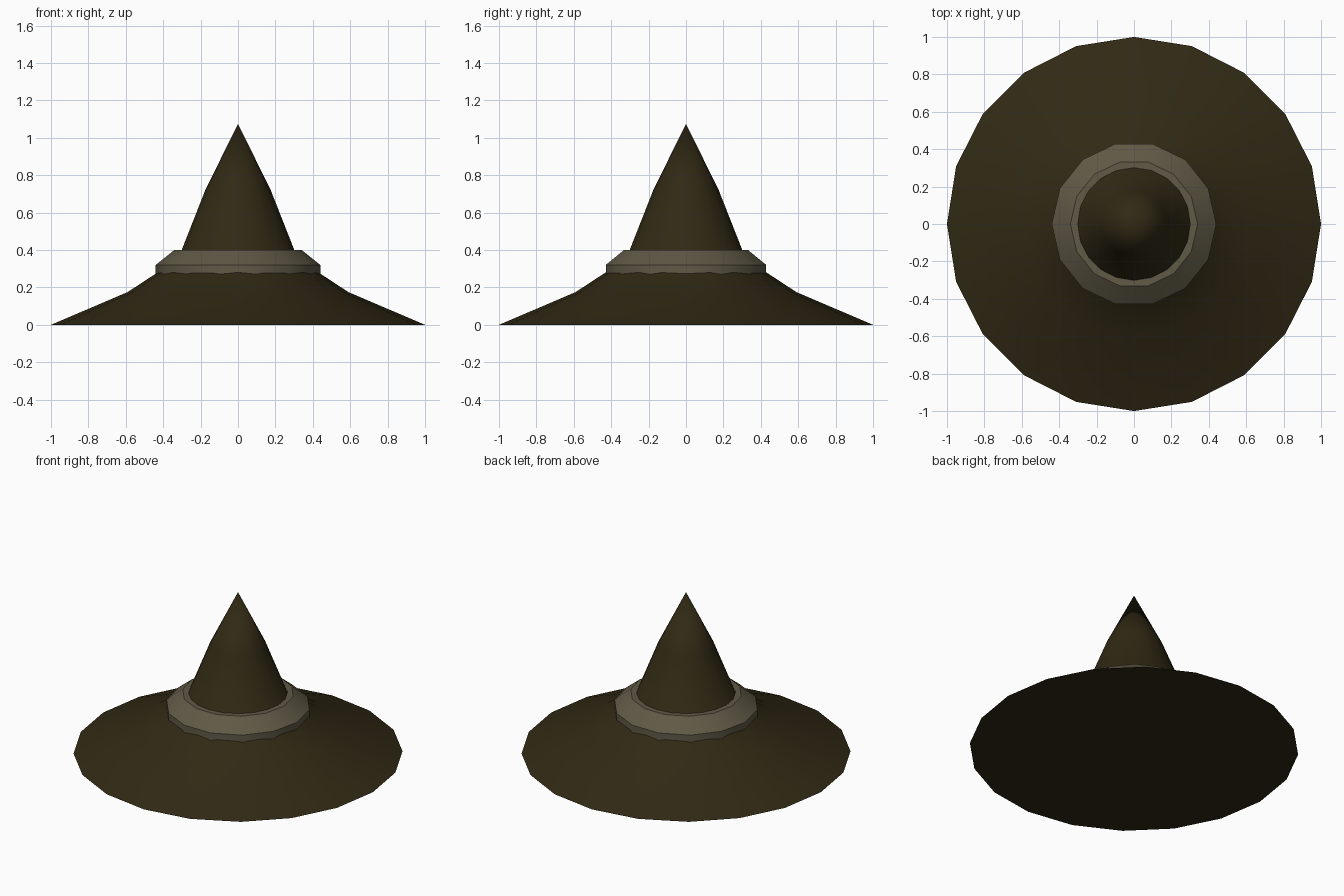
import bpy, bmesh
from math import cos, sin, pi, radians

if "Cube" in bpy.data.objects:
    bpy.data.objects.remove(bpy.data.objects["Cube"])


def lathe(name, profile, sides, color):
    """Turn a bottom-to-top (radius, z) profile into a closed solid."""
    bm = bmesh.new()
    rings = []
    for r, z in profile:
        if r == 0:
            rings.append([bm.verts.new((0, 0, z))] * sides)
        else:
            rings.append([bm.verts.new((r * cos(2 * pi * i / sides),
                                        r * sin(2 * pi * i / sides), z))
                          for i in range(sides)])
    for low, high in zip(rings, rings[1:]):
        for i in range(sides):
            j = (i + 1) % sides
            quad = [low[i], low[j], high[j], high[i]]
            bm.faces.new(list(dict.fromkeys(quad)))
    bm.faces.new(rings[0][::-1])
    if profile[-1][0] > 0:
        bm.faces.new(rings[-1])
    bmesh.ops.recalc_face_normals(bm, faces=bm.faces[:])
    mesh = bpy.data.meshes.new(name)
    bm.to_mesh(mesh)
    bm.free()
    obj = bpy.data.objects.new(name, mesh)
    bpy.context.collection.objects.link(obj)
    mat = bpy.data.materials.new(name + "_material")
    mat.diffuse_color = color
    mat.use_nodes = True
    mat.node_tree.nodes["Principled BSDF"].inputs["Base Color"].default_value = mat.diffuse_color
    mesh.materials.append(mat)
    bpy.ops.object.select_all(action='DESELECT')
    obj.select_set(True)
    bpy.context.view_layer.objects.active = obj
    bpy.ops.object.shade_smooth_by_angle(angle=radians(30))
    return obj


# Wide brim sweeping up into the pointed crown
lathe("hat_body", [(1, 0), (0.59, 0.175), (0.43, 0.28), (0.305, 0.39),
                   (0.175, 0.72), (0, 1.075)], 20, (0.030, 0.022, 0.007, 1))

# Chunky band with a sloped upper edge
lathe("hat_band", [(0.44, 0.24), (0.44, 0.32), (0.34, 0.40)], 14,
      (0.115, 0.10, 0.06, 1))
